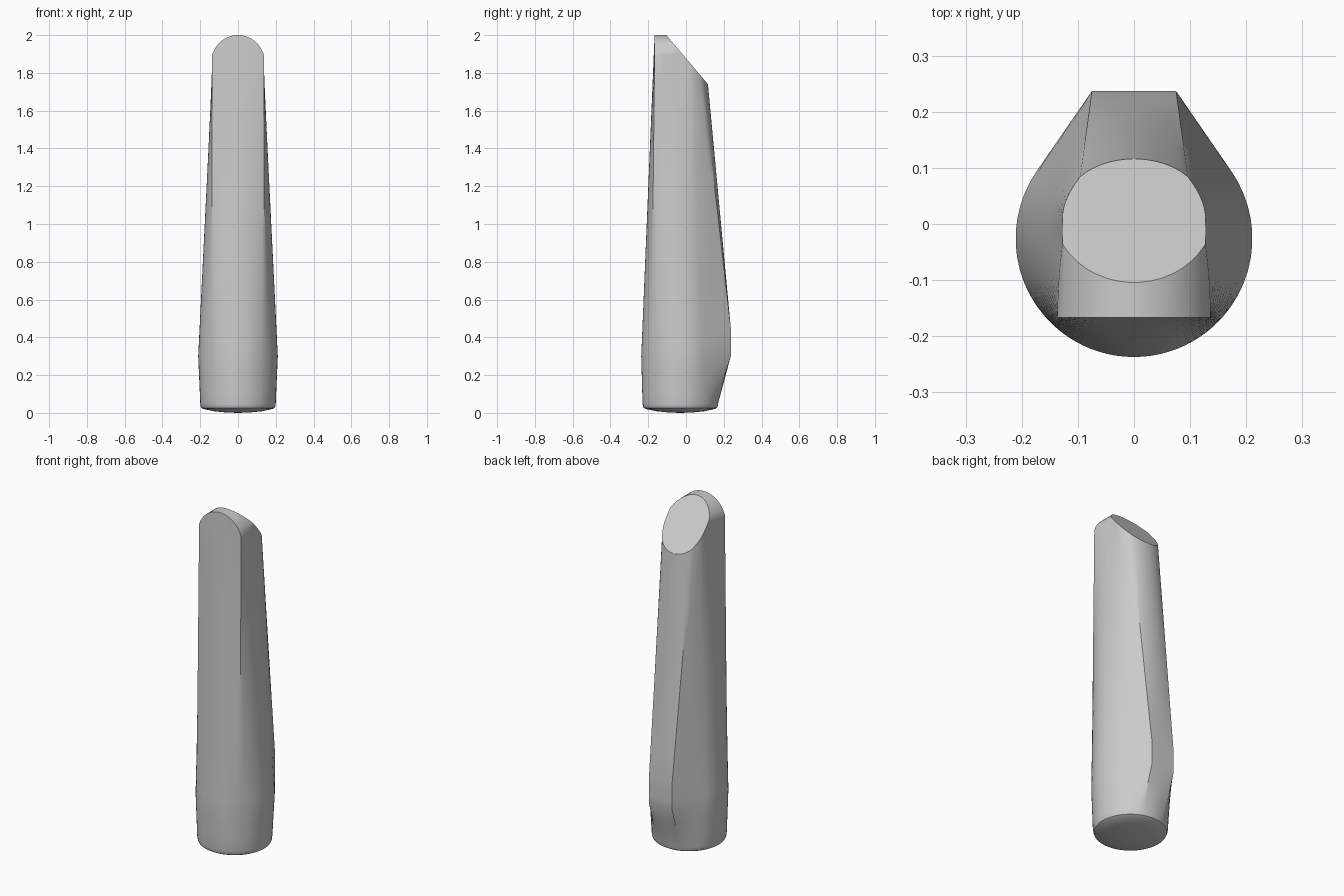
import bpy, bmesh
from math import sin, cos, radians
from mathutils import Vector

if "Cube" in bpy.data.objects:
    bpy.data.objects.remove(bpy.data.objects["Cube"])

TOP, BASE, BELLY = 2.03, 0.05, 0.3


def lerp(a, b, t):
    return a + (b - a) * t


def circle(r, cy, deg):
    return Vector((r * cos(radians(deg)), cy + r * sin(radians(deg))))


def top_back(deg):
    return Vector((0.122 * cos(radians(deg)), 0.01 + 0.079 * sin(radians(deg))))


# Half section from front to back: base circle, belly with wedge, top, taper start
columns = []


def segment(steps, base_angles, belly, top, start):
    for i in range(steps):
        t = i / steps
        foot = circle(0.2, -0.03, lerp(*base_angles, t))
        columns.append((foot, belly(t), top(t), lerp(*start, t)))


def belly_arc(a, b):
    return lambda t: circle(0.211, -0.026, lerp(a, b, t))


def line(a, b):
    return lambda t: Vector(a).lerp(Vector(b), t)


corner, tangent = (0.075, 0.237), circle(0.211, -0.026, 35)
front_corner, side = (0.136, -0.165), (0.122, -0.04)
segment(10, (-90, -48), belly_arc(-90, -48), line((0, -0.165), front_corner), (BELLY, BELLY))
segment(9, (-48, 10), belly_arc(-48, 10), line(front_corner, side), (BELLY, BELLY))
segment(4, (10, 35), belly_arc(10, 35), line(side, (0.122, 0.01)), (BELLY, BELLY))
segment(6, (35, 68), line(tangent, corner), lambda t: top_back(35 * t), (BELLY, 0.45))
segment(6, (68, 90), line(corner, (0, 0.237)), lambda t: top_back(lerp(35, 90, t)), (0.45, 0.45))
columns.append((circle(0.2, -0.03, 90), Vector((0, 0.237)), top_back(90), 0.45))


def section(z):
    half = []
    for foot, belly, top, start in columns:
        if z < BELLY:
            p = foot.lerp(belly, (z - BASE) / (BELLY - BASE))
        else:
            p = belly.lerp(top, max(0, (z - start) / (TOP - start)))
        half.append(Vector((p.x, p.y, z)))
    return half + [Vector((-p.x, p.y, z)) for p in half[-2:0:-1]]


# Rounded base rim and shallow dome
foot_ring = section(BASE)
rings = []
for r, z in ((0.3, 0.002), (0.65, 0.009), (0.92, 0.021), (0.97, 0.027), (0.99, 0.036)):
    rings.append([Vector((p.x * r, -0.03 + (p.y + 0.03) * r, z)) for p in foot_ring])

# Handle body
levels = [BASE, 0.13, 0.21, BELLY, 0.35, 0.4, 0.45]
levels += [lerp(0.45, TOP, i / 12) for i in range(1, 13)]
rings += [section(z) for z in levels]

bm = bmesh.new()
loops = [[bm.verts.new(p) for p in ring] for ring in rings]
n = len(loops[0])
for low, high in zip(loops, loops[1:]):
    for i in range(n):
        j = (i + 1) % n
        bm.faces.new((low[i], low[j], high[j], high[i]))
tip = bm.verts.new((0, -0.03, 0))
for i in range(n):
    bm.faces.new((loops[0][(i + 1) % n], loops[0][i], tip))
bm.faces.new(loops[-1])


def slice_off(point, normal):
    geom = bm.verts[:] + bm.edges[:] + bm.faces[:]
    cut = bmesh.ops.bisect_plane(bm, geom=geom, dist=1e-5, plane_co=point,
                                 plane_no=normal, clear_outer=True)
    edges = [e for e in cut["geom_cut"] if isinstance(e, bmesh.types.BMEdge) and e.is_boundary]
    if edges:
        bmesh.ops.holes_fill(bm, edges=edges, sides=0)


# Arched crown, then the slanted flat end
a, b, spring = 0.143, 0.15, 1.85
for i in range(21):
    f = radians(lerp(8, 172, i / 20))
    slice_off((a * cos(f), 0, spring + b * sin(f)), Vector((cos(f) / a, 0, sin(f) / b)).normalized())
slice_off((0, -0.104, 2.0), Vector((0, 0.255, 0.216)).normalized())
bmesh.ops.recalc_face_normals(bm, faces=bm.faces[:])

mesh = bpy.data.meshes.new("handle")
bm.to_mesh(mesh)
bm.free()
handle = bpy.data.objects.new("handle", mesh)
bpy.context.collection.objects.link(handle)

# Material
grey = bpy.data.materials.new("plain grey")
grey.use_nodes = True
colour = (0.6, 0.6, 0.6, 1)
grey.diffuse_color = colour
grey.node_tree.nodes["Principled BSDF"].inputs["Base Color"].default_value = colour
mesh.materials.append(grey)

bpy.context.view_layer.objects.active = handle
handle.select_set(True)
bpy.ops.object.shade_smooth_by_angle(angle=radians(30))
